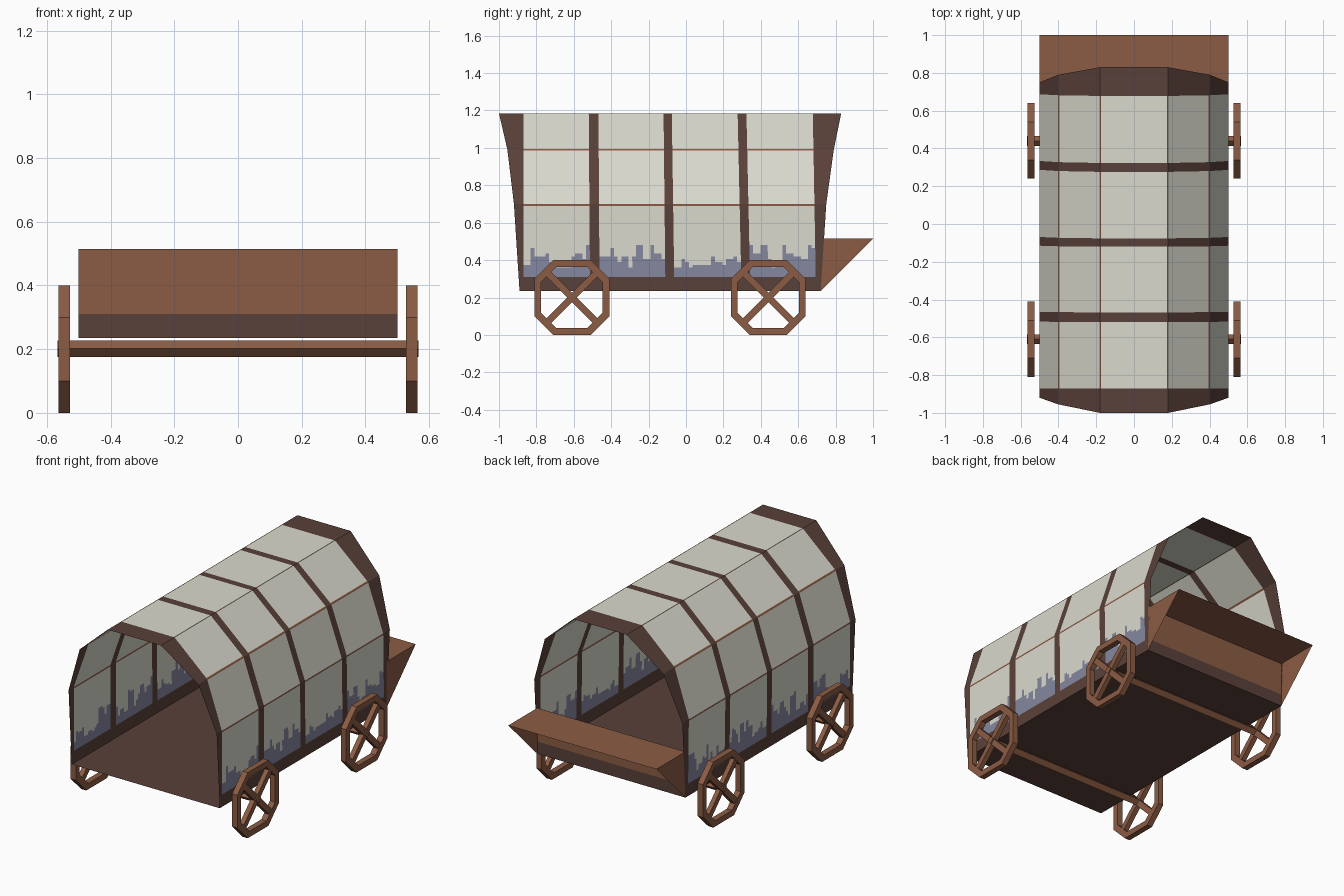
import bpy, bmesh, math, random
from mathutils import Matrix, Vector

if "Cube" in bpy.data.objects:
    bpy.data.objects.remove(bpy.data.objects["Cube"])

random.seed(4)


def material(name, rgb):
    m = bpy.data.materials.new(name)
    m.diffuse_color = (*rgb, 1)
    m.use_nodes = True
    m.node_tree.nodes["Principled BSDF"].inputs["Base Color"].default_value = m.diffuse_color
    return m


WOOD = material("brown wood", (0.26, 0.107, 0.058))
DARK = material("dark wood", (0.102, 0.052, 0.041))
CANVAS = material("canvas", (0.70, 0.70, 0.62))
STAIN = material("blue stain", (0.235, 0.242, 0.352))


def make(name, verts, faces, mats, indices=None):
    me = bpy.data.meshes.new(name)
    me.from_pydata(verts, [], faces)
    for m in mats:
        me.materials.append(m)
    if indices:
        me.polygons.foreach_set("material_index", indices)
    me.update()
    ob = bpy.data.objects.new(name, me)
    bpy.context.collection.objects.link(ob)
    return ob


def lerp(a, b, t):
    return a + (b - a) * t


# --- canopy: arched sheet, front and back edges flare outward with height
Z0, Z1 = 0.235, 1.185
half = [(0.5, Z0), (0.5, 0.31)]
half += [(0.5, 0.33 + 0.015 * i) for i in range(12)]
half += [(0.5, 0.69), (0.5, 0.70), (0.4965, 0.71), (0.402, 0.985), (0.4, 0.99),
         (0.395, 0.994), (0.188, 1.178), (0.18, Z1), (0.175, Z1)]
arch = half + [(-x, z) for x, z in reversed(half)]
rows = len(half)


def end_y(z, knots):
    zs = (Z0, 0.70, 0.99, Z1)
    for i in range(3):
        if z <= zs[i + 1] + 1e-6:
            return lerp(knots[i], knots[i + 1], (z - zs[i]) / (zs[i + 1] - zs[i]))
    return knots[-1]


front_y = (-0.89, -0.92, -0.955, -1.0)
back_y = (0.72, 0.75, 0.79, 0.83)
low = [-0.87, -0.513, -0.462, -0.11, -0.062, 0.297, 0.344, 0.695]
high = [-0.87, -0.52, -0.468, -0.12, -0.076, 0.276, 0.323, 0.678]

# column lines (bottom y, top y) and the kind of each column
lines, kinds = [], ["hoop"]
for i in range(7):
    n = 18 if i % 2 == 0 else 1
    for k in range(n):
        lines.append((lerp(low[i], low[i + 1], k / n), lerp(high[i], high[i + 1], k / n)))
        kinds.append("panel" if n > 1 else "hoop")
lines.append((low[-1], high[-1]))
kinds.append("hoop")

verts, faces, index = [], [], []
for x, z in arch:
    t = (z - Z0) / (Z1 - Z0)
    verts += [(x, y, z) for y in
              [end_y(z, front_y)] + [lerp(a, b, t) for a, b in lines] + [end_y(z, back_y)]]
ncol = len(lines) + 2


def stain_heights():
    out, h = [], 0.42
    for k in kinds:
        if random.random() < 0.7:
            h = random.choice((0.36, 0.375, 0.39, 0.40, 0.42, 0.435, 0.46, 0.48))
        out.append(h)
    return out


stain = {1: stain_heights(), -1: stain_heights()}
for r in range(len(arch) - 1):
    (xa, za), (xb, zb) = arch[r], arch[r + 1]
    zm, xm = (za + zb) / 2, (xa + xb) / 2
    seam = abs(za - zb) + abs(xa - xb) < 0.0135 and zm > 0.68
    for c in range(ncol - 1):
        a = r * ncol + c
        faces.append((a, a + 1, a + ncol + 1, a + ncol))
        if kinds[c] == "hoop" or zm < 0.31:
            index.append(1)
        elif seam:
            index.append(0)
        elif zm < stain[1 if xm > 0 else -1][c]:
            index.append(3)
        else:
            index.append(2)
make("canopy", verts, faces, [WOOD, DARK, CANVAS, STAIN], index)

# --- wagon bed floor
make("bed_floor", [(-.5, -.89, Z0), (.5, -.89, Z0), (.5, .72, Z0), (-.5, .72, Z0)],
     [(0, 1, 2, 3)], [DARK])

# --- end board, dark along its lower edge
make("end_board", [(x, 0.72, z) for z in (Z0, 0.31, 0.515) for x in (0.5, -0.5)],
     [(0, 1, 3, 2), (2, 3, 5, 4)], [DARK, WOOD], [0, 1])

# --- driver's bench: flat top with two triangular brackets, open below
make("bench", [(x, y, z) for x in (-0.5, 0.5)
               for y, z in ((0.72, 0.515), (1.0, 0.515), (0.72, Z0))],
     [(0, 3, 4, 1), (0, 1, 2), (3, 5, 4)], [WOOD])


# --- wheels: octagonal rim with two crossed spokes
def wheel(name, side, y):
    bm = bmesh.new()
    octagon = [(.1, -.2), (.2, -.1), (.2, .1), (.1, .2),
               (-.1, .2), (-.2, .1), (-.2, -.1), (-.1, -.2)]
    loops = [[bm.verts.new((x, s * a, s * b)) for a, b in octagon]
             for x, s in ((-.018, 1), (.018, 1), (.018, .82), (-.018, .82))]
    for k in range(4):
        p, q = loops[k], loops[(k + 1) % 4]
        for i in range(8):
            j = (i + 1) % 8
            bm.faces.new((p[i], p[j], q[j], q[i]))
    for ang, w in ((45, .030), (-45, .028)):
        bmesh.ops.create_cube(bm, size=1, matrix=Matrix.Rotation(math.radians(ang), 4, 'X')
                              @ Matrix.Diagonal((w, 0.37, 0.036, 1)))
    bmesh.ops.recalc_face_normals(bm, faces=bm.faces)
    me = bpy.data.meshes.new(name)
    bm.to_mesh(me)
    bm.free()
    me.materials.append(WOOD)
    ob = bpy.data.objects.new(name, me)
    ob.location = (side * 0.545, y, 0.2)
    bpy.context.collection.objects.link(ob)


for label, y in (("front", -0.61), ("back", 0.44)):
    for side, s in (("right", 1), ("left", -1)):
        wheel(f"{label}_{side}_wheel", s, y)
    # axle: square bar set on its corner, ends just proud of the wheels
    r = 0.026
    av = [(x, y + dy, 0.202 + dz) for x in (-0.566, 0.566)
          for dy, dz in ((r, 0), (0, r), (-r, 0), (0, -r))]
    af = [(i, (i + 1) % 4, (i + 1) % 4 + 4, i + 4) for i in range(4)]
    ax = make(f"{label}_axle", av, af + [(3, 2, 1, 0), (4, 5, 6, 7)], [WOOD])
    bm = bmesh.new()
    bm.from_mesh(ax.data)
    bmesh.ops.recalc_face_normals(bm, faces=bm.faces)
    bm.to_mesh(ax.data)
    bm.free()
